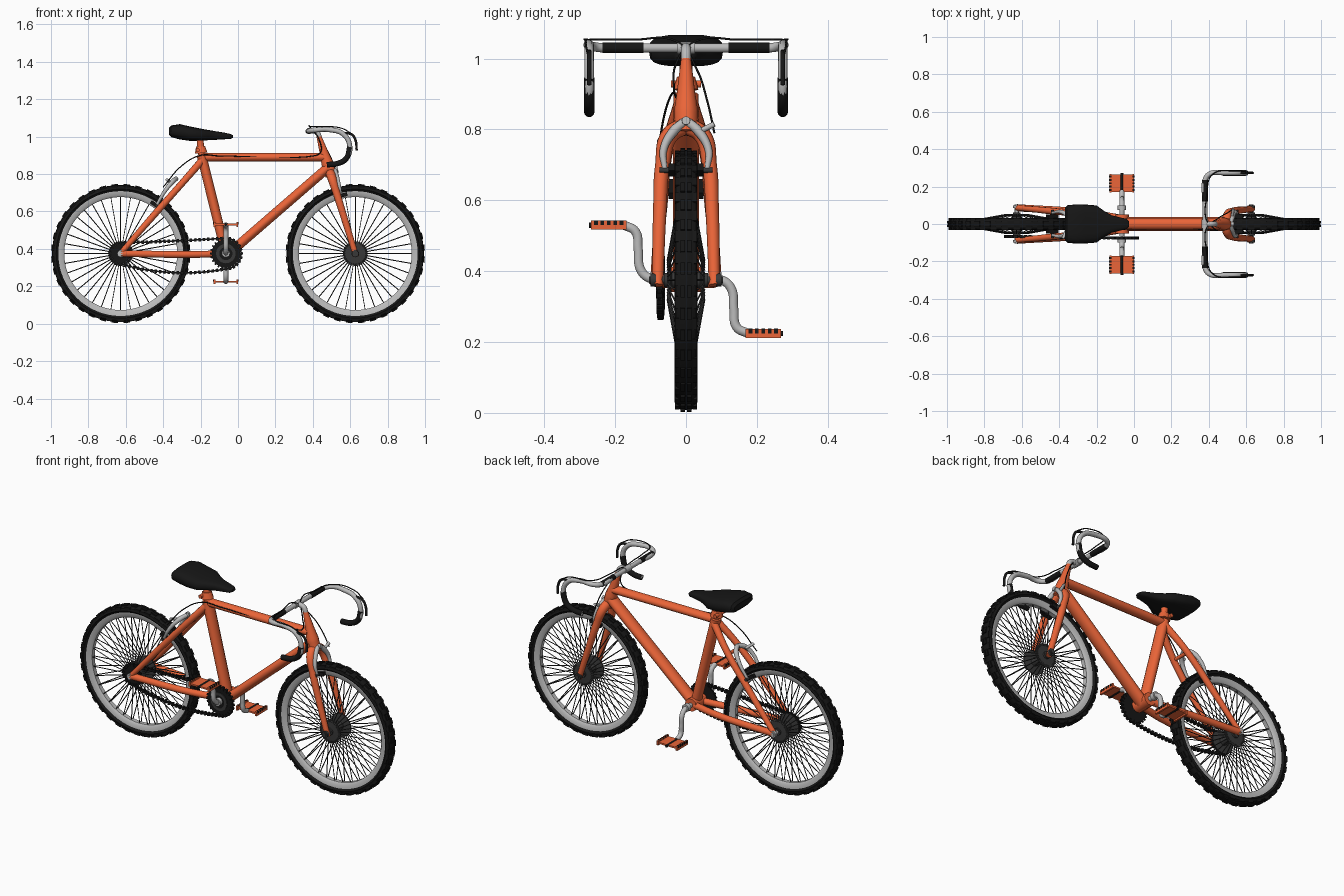
import bpy, bmesh
from math import sin, cos, pi, tau, copysign
from mathutils import Matrix, Vector

cube = bpy.data.objects.get("Cube")
if cube:
    bpy.data.objects.remove(cube)


def material(name, r, g, b):
    m = bpy.data.materials.new(name)
    m.use_nodes = True
    m.diffuse_color = (r, g, b, 1)
    m.node_tree.nodes["Principled BSDF"].inputs["Base Color"].default_value = (r, g, b, 1)
    return m


ORANGE = material("orange_paint", 0.83, 0.13, 0.04)
BLACK = material("black_rubber", 0.008, 0.008, 0.008)
DARK = material("dark_steel", 0.04, 0.04, 0.04)
SILVER = material("silver_metal", 0.5, 0.5, 0.5)
made = []


def finish(name, bm, mat):
    bmesh.ops.recalc_face_normals(bm, faces=bm.faces)
    me = bpy.data.meshes.new(name)
    bm.to_mesh(me)
    bm.free()
    me.materials.append(mat)
    ob = bpy.data.objects.new(name, me)
    bpy.context.collection.objects.link(ob)
    made.append(ob)
    return ob


def tubes(name, paths, r, mat, taper=None, res=3):
    """Round tubes along smooth paths, joined in one mesh."""
    cu = bpy.data.curves.new(name, 'CURVE')
    cu.dimensions = '3D'
    cu.bevel_depth, cu.bevel_resolution = r, res
    cu.resolution_u = 8
    cu.use_fill_caps = True
    for path in paths:
        curved = len(path) > 2
        sp = cu.splines.new('BEZIER' if curved else 'POLY')
        pts = sp.bezier_points if curved else sp.points
        pts.add(len(path) - 1)
        for i, (p, co) in enumerate(zip(pts, path)):
            p.co = co if curved else (*co, 1)
            p.radius = taper[i] if taper else 1
            if curved:
                p.handle_left_type = p.handle_right_type = 'AUTO'
    cu.materials.append(mat)
    ob = bpy.data.objects.new(name, cu)
    bpy.context.collection.objects.link(ob)
    bpy.ops.object.select_all(action='DESELECT')
    ob.select_set(True)
    bpy.context.view_layer.objects.active = ob
    bpy.ops.object.convert(target='MESH')
    made.append(bpy.context.view_layer.objects.active)
    return made[-1]


def tube(name, path, r, mat, taper=None):
    return tubes(name, [path], r, mat, taper)


def flip(path):
    return [(x, -y, z) for x, y, z in path]


def pair(name, path, r, mat, taper=None):
    tubes(name, [path, flip(path)], r, mat, taper)


def lathe(name, profile, centre, mat, closed=True, steps=64):
    """Spin a (radius, y) profile about an axis along y."""
    bm = bmesh.new()
    vs = [bm.verts.new((r, y, 0)) for r, y in profile]
    es = [bm.edges.new(e) for e in zip(vs, vs[1:])]
    if closed:
        es.append(bm.edges.new((vs[-1], vs[0])))
    bmesh.ops.spin(bm, geom=vs + es, axis=(0, 1, 0), cent=(0, 0, 0), angle=tau, steps=steps)
    bmesh.ops.remove_doubles(bm, verts=bm.verts, dist=1e-5)
    finish(name, bm, mat).location = centre


def boxes(name, mats, mat):
    bm = bmesh.new()
    for m in mats:
        bmesh.ops.create_cube(bm, size=1, matrix=m)
    return finish(name, bm, mat)


def box(x, y, z, sx, sy, sz, angle=0):
    return (Matrix.Translation((x, y, z)) @ Matrix.Rotation(angle, 4, 'Y')
            @ Matrix.Diagonal((sx, sy, sz, 1)))


def polar(r, a, y=0):
    return (r * cos(a), y, r * sin(a))


AXLE, HUB_Z, BB = 0.627, 0.375, -0.065

# Wheels: tyre, tread, rim, hub and radial spokes
for side, x, metal in (("rear", -AXLE, SILVER), ("front", AXLE, DARK)):
    c = Vector((x, 0, HUB_Z))
    half = [(0.333, 0.022), (0.345, 0.032), (0.358, 0.028), (0.367, 0.014)]
    lathe(side + "_tyre", half + [(r, -y) for r, y in reversed(half)], c, BLACK)
    knobs = []
    for i in range(72):
        a = i * tau / 72
        rows = (0.009, -0.009) if i % 2 else (0.025, -0.025)
        for y in rows:
            px, py, pz = polar(0.366 if i % 2 else 0.359, a, y)
            knobs.append(box(px, py, pz, 0.012, 0.013, 0.034, -a))
    boxes(side + "_tread", knobs, BLACK).location = c
    half = [(0.302, 0.012), (0.312, 0.021), (0.338, 0.023)]
    lathe(side + "_rim", half + [(r, -y) for r, y in reversed(half)], c, SILVER)
    half = [(0, 0.062), (0.02, 0.062), (0.02, 0.052), (0.066, 0.05), (0.066, 0.045), (0.022, 0.04)]
    lathe(side + "_hub", half + [(r, -y) for r, y in reversed(half)], c, DARK, False, 32)
    angles = [i * tau / 36 for i in range(36)]
    spokes = [[c + Vector(polar(0.055, a, s * 0.052)), c + Vector(polar(0.308, a, s * 0.006))]
              for s in (1, -1) for a in angles]
    tubes(side + "_spokes", spokes, 0.0027, DARK, res=0)
    tube(side + "_axle", [(x, -0.105, HUB_Z), (x, 0.105, HUB_Z)], 0.011, metal)
    pair(side + "_axle_nut", [(x, 0.085, HUB_Z), (x, 0.1, HUB_Z)], 0.019, metal)


def steer(z, y=0.0):
    """Point on the tilted steering axis."""
    return (AXLE - 0.31 * (z - HUB_Z), y, z)


# Frame; the main tubes are wider than they are tall
for name, a, b, r, widen in (("seat_tube", (BB, 0, 0.377), (-0.195, 0, 0.9), 0.027, 1.3),
                             ("top_tube", (-0.19, 0, 0.89), (0.46, 0, 0.89), 0.023, 1.25),
                             ("down_tube", (-0.055, 0, 0.37), (0.478, 0, 0.832), 0.027, 1.35)):
    tube(name, [a, b], r, ORANGE).scale.y = widen
tube("head_tube", [steer(0.79), steer(0.85), steer(0.92), steer(1.01)], 0.034, ORANGE,
     [0.95, 1, 0.7, 0.38])
tube("bottom_bracket", [(BB, -0.05, 0.377), (BB, 0.05, 0.377)], 0.037, ORANGE)
pair("seat_stays", [(-0.19, 0.015, 0.875), (-0.3, 0.052, 0.75), (-0.45, 0.07, 0.58),
                    (-AXLE, 0.087, 0.377)], 0.018, ORANGE, [1.1, 1, 1, 0.8])
pair("chain_stays", [(BB, 0.03, 0.375), (-0.25, 0.06, 0.37), (-AXLE, 0.087, 0.375)],
     0.019, ORANGE)
pair("fork_legs", [steer(0.81, 0.005), steer(0.785, 0.045), steer(0.7, 0.066),
                   steer(0.57, 0.074), steer(0.36, 0.08)], 0.021, ORANGE, [1.2, 1.2, 1, 0.9, 0.75])

# Seat post and collar
tube("seat_post", [(-0.193, 0, 0.89), (-0.205, 0, 1.0)], 0.019, ORANGE)
tube("seat_collar", [(-0.197, 0, 0.912), (-0.2, 0, 0.948)], 0.032, ORANGE, [1.1, 0.8])
tube("collar_bolt", [(-0.215, -0.042, 0.928), (-0.215, 0.042, 0.928)], 0.011, ORANGE)

# Saddle lofted through rounded sections: x, half width, bottom, top
sections = [(-0.37, 0.085, 1.012, 1.045), (-0.357, 0.1, 0.997, 1.06), (-0.31, 0.105, 0.985, 1.067),
            (-0.26, 0.104, 0.978, 1.055), (-0.2, 0.099, 0.978, 1.043), (-0.16, 0.07, 0.981, 1.036),
            (-0.12, 0.047, 0.983, 1.029), (-0.07, 0.034, 0.986, 1.021), (-0.04, 0.028, 0.988, 1.014),
            (-0.028, 0.016, 0.994, 1.008)]
bm = bmesh.new()
rings = []
for x, w, lo, hi in sections:
    ring = []
    for k in range(20):
        u, v = cos(k * tau / 20), sin(k * tau / 20)
        ring.append(bm.verts.new((x, w * copysign(abs(u) ** 0.6, u),
                                  (lo + hi) / 2 + (hi - lo) / 2 * copysign(abs(v) ** 0.7, v))))
    rings.append(ring)
for a, b in zip(rings, rings[1:]):
    for k in range(20):
        bm.faces.new((a[k - 1], a[k], b[k], b[k - 1]))
bm.faces.new(rings[0])
bm.faces.new(rings[-1])
finish("saddle", bm, BLACK)

# Drop handlebar with tape, stem and levers
tube("stem", [steer(0.98), (0.42, 0, 1.025), (0.38, 0, 1.03)], 0.014, SILVER)
tube("stem_clamp", [(0.38, -0.025, 1.03), (0.38, 0.025, 1.03)], 0.018, SILVER)
bend = [(0.598, 0.273, 0.945), (0.58, 0.273, 0.885), (0.535, 0.273, 0.857), (0.475, 0.273, 0.85)]
half = [(0.38, 0.0, 1.03), (0.38, 0.12, 1.03), (0.38, 0.235, 1.03), (0.405, 0.268, 1.035),
        (0.49, 0.273, 1.037), (0.565, 0.273, 1.012)] + bend
pair("handlebar", half, 0.0135, SILVER)
pair("bar_tape", half[1:3], 0.0155, BLACK)
pair("drop_grips", bend, 0.0155, BLACK)
pair("brake_levers", [(0.56, 0.273, 1.02), (0.61, 0.273, 1.01), (0.63, 0.273, 0.975),
                      (0.634, 0.273, 0.925)], 0.007, BLACK)

# Brakes: arms, pads and the side lever pulled by the cable
pair("front_brake_arms", [(0.515, 0, 0.825), (0.525, 0.035, 0.795), (0.54, 0.064, 0.74),
                          (0.55, 0.06, 0.69)], 0.0105, SILVER, [1.2, 1.3, 1, 0.7])
pair("rear_brake_arms", [(-0.33, 0, 0.775), (-0.35, 0.04, 0.76), (-0.39, 0.065, 0.71),
                         (-0.435, 0.06, 0.635)], 0.0105, SILVER, [1.2, 1.3, 1, 0.7])
tube("front_brake_lever", [(0.525, 0.03, 0.79), (0.53, 0.08, 0.815)], 0.008, SILVER)
tube("rear_brake_lever", [(-0.36, -0.03, 0.755), (-0.38, -0.078, 0.77)], 0.008, SILVER)
for name, x, z, tilt in (("front", 0.55, 0.685, -0.25), ("rear", -0.437, 0.632, 0.6)):
    boxes(name + "_brake_pads", [box(x, s * 0.04, z, 0.07, 0.02, 0.02, tilt) for s in (1, -1)], BLACK)
    pair(name + "_pad_bolts", [(x, 0.04, z), (x, 0.075, z)], 0.008, DARK)
tube("front_brake_bolt", [steer(0.82), (0.535, 0, 0.825)], 0.012, SILVER)
tube("rear_brake_bridge", [(-0.31, -0.055, 0.74), (-0.31, 0.055, 0.74)], 0.01, ORANGE)

# Cables
run = [(0.61, 0.278, 1.015), (0.55, 0.283, 1.046), (0.42, 0.265, 1.053), (0.39, 0.15, 1.053),
       (0.385, 0.03, 1.05)]
tube("front_cable", flip(run) + [(0.45, 0.03, 0.97), (0.5, 0.06, 0.88), (0.53, 0.08, 0.79)],
     0.003, BLACK)
tube("rear_cable", run + [(0.435, -0.03, 0.98), (0.44, -0.034, 0.915), (0.4, -0.03, 0.897),
                          (-0.1, -0.03, 0.897), (-0.2, -0.04, 0.9), (-0.3, -0.06, 0.845),
                          (-0.4, -0.08, 0.73)], 0.003, BLACK)

# Cranks and pedals, half a turn apart
for name, s in (("right", -1), ("left", 1)):
    def at(y, dz):
        return (BB, s * y, 0.377 - s * dz)
    tube(name + "_crank", [at(0.04, 0), at(0.1, 0.002), at(0.127, 0.025), at(0.135, 0.085),
                           at(0.143, 0.135), at(0.175, 0.153)], 0.0135, SILVER)
    tube(name + "_crank_boss", [at(0.075, 0), at(0.1, 0)], 0.022, SILVER)
    tube(name + "_pedal_spindle", [at(0.165, 0.153), at(0.274, 0.153)], 0.008, BLACK)
    x, y, z = at(0.218, 0.153)
    rails = [box(x + d, y, z, 0.01, 0.1, 0.025) for d in (-0.061, 0.061)]
    boxes(name + "_pedal", [box(x, y, z, 0.125, 0.092, 0.009)] + rails, ORANGE)
    boxes(name + "_pedal_grips", [box(x + d, y + k * 0.018, z + 0.007, 0.012, 0.01, 0.013)
                                  for d in (-0.062, 0.062) for k in range(-2, 3)], BLACK)

# Chainring and rear sprocket
for name, x, y, r in (("chainring", BB, -0.075, 0.076), ("sprocket", -AXLE, -0.067, 0.05)):
    lathe(name, [(0, y - 0.005), (r, y - 0.005), (r, y + 0.005), (0, y + 0.005)],
          (x, 0, HUB_Z), BLACK, False, 32)
    n = int(r * 320)
    teeth = []
    for i in range(n):
        px, py, pz = polar(r, i * tau / n, y)
        teeth.append(box(x + px, py, HUB_Z + pz, 0.016, 0.005, 0.009, -i * tau / n))
    boxes(name + "_teeth", teeth, BLACK)
lathe("chainring_spider", [(0.035, -0.084), (0.052, -0.084), (0.052, -0.078), (0.035, -0.078)],
      (BB, 0, HUB_Z), DARK, True, 32)

# Chain: top run, rear wrap, sagging lower run, front wrap
R, r = 0.082, 0.057
path = []
span = -AXLE - BB
for i in range(24):
    t = i / 24
    path.append((BB + span * t, -0.075 + 0.008 * t, HUB_Z + R + (r - R) * t - 0.01 * t * (1 - t)))
for i in range(8):
    px, py, pz = polar(r, pi / 2 + i * pi / 8, -0.067)
    path.append((px - AXLE, py, pz + HUB_Z))
for i in range(24):
    t = i / 24
    path.append((-AXLE - span * t, -0.067 - 0.008 * t, HUB_Z - r + (r - R) * t - 0.13 * t * (1 - t)))
for i in range(12):
    px, py, pz = polar(R, -pi / 2 + i * pi / 12, -0.075)
    path.append((px + BB, py, pz + HUB_Z))
links = []
for i, p in enumerate(path):
    a, b = Vector(p), Vector(path[(i + 1) % len(path)])
    turn = (b - a).to_track_quat('X', 'Z').to_matrix().to_4x4()
    mid = Matrix.Translation((a + b) / 2)
    links.append(mid @ turn @ Matrix.Diagonal((0.026, 0.007 if i % 2 else 0.013, 0.008, 1)))
    links.append(Matrix.Translation(a) @ turn @ Matrix.Diagonal((0.013, 0.016, 0.018, 1)))
boxes("chain", links, BLACK)

# Smooth shading with sharp edges kept
bpy.ops.object.select_all(action='DESELECT')
for ob in made:
    ob.select_set(True)
bpy.context.view_layer.objects.active = made[0]
bpy.ops.object.shade_smooth_by_angle(angle=0.7)
